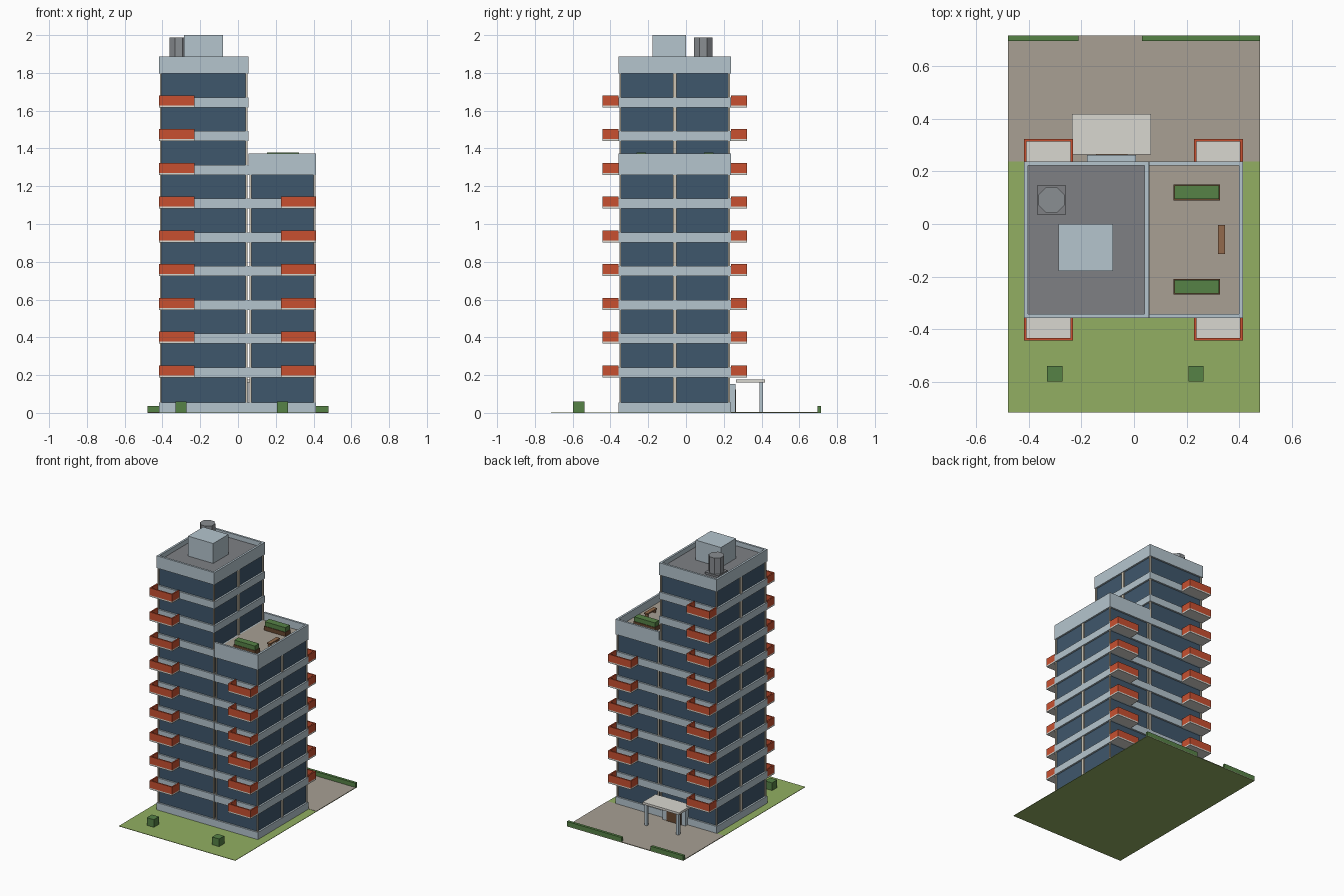
import bpy, bmesh, math
from mathutils import Matrix

if "Cube" in bpy.data.objects:
    bpy.data.objects.remove(bpy.data.objects["Cube"])


def material(name, r, g, b):
    lin = lambda c: ((c / 255 + 0.055) / 1.055) ** 2.4
    m = bpy.data.materials.new(name)
    m.diffuse_color = (lin(r), lin(g), lin(b), 1)
    m.use_nodes = True
    m.node_tree.nodes["Principled BSDF"].inputs["Base Color"].default_value = m.diffuse_color
    return m


PANEL = material("pale_blue_panel", 181, 197, 206)
GLASS = material("dark_glass", 63, 87, 108)
POST = material("beige_post", 205, 196, 178)
RED = material("red_rail", 200, 80, 48)
SLAB = material("light_concrete", 217, 215, 208)
GREY = material("roof_grey", 126, 128, 132)
TANK = material("tank_grey", 138, 142, 146)
PAVING = material("paving", 168, 160, 148)
GRASS = material("grass", 146, 175, 98)
LEAF = material("leaf", 86, 130, 70)
WOOD = material("wood", 146, 106, 76)
SOIL = material("planter_brown", 104, 72, 48)


def finish(name, bm, mat):
    me = bpy.data.meshes.new(name)
    bm.to_mesh(me)
    bm.free()
    ob = bpy.data.objects.new(name, me)
    bpy.context.collection.objects.link(ob)
    me.materials.append(mat)
    return ob


def boxes(name, mat, items):
    """One object from boxes given as (x0, x1, y0, y1, z0, z1)."""
    bm = bmesh.new()
    for x0, x1, y0, y1, z0, z1 in items:
        mx = Matrix.Translation(((x0 + x1) / 2, (y0 + y1) / 2, (z0 + z1) / 2))
        bmesh.ops.create_cube(bm, size=1, matrix=mx @ Matrix.Diagonal((x1 - x0, y1 - y0, z1 - z0, 1)))
    return finish(name, bm, mat)


Y0, Y1, YC = -0.357, 0.237, -0.06
BASE, PITCH, BAND = 0.188, 0.1787, 0.053
PLINTH = 0.056
WALL = 0.015


def level(k):
    return BASE + PITCH * k


def tower(name, x0, x1, floors, top, roof_mat, inner_wall, bal_x):
    roof = level(floors) + BAND
    i = 0.013
    # glazed core
    boxes(name + "_glazing", GLASS, [(x0 + i, x1 - i, Y0 + i, Y1 - i, PLINTH - 0.01, level(floors) + 0.01)])
    # corner posts and side piers
    a, b = 0.004, 0.014
    posts = [(px, px + b - a, py, py + b - a, PLINTH - 0.01, level(floors) + 0.01)
             for px in (x0 + a, x1 - b) for py in (Y0 + a, Y1 - b)]
    posts += [(px, px + b - a, YC - 0.01, YC + 0.01, PLINTH - 0.01, level(floors) + 0.01)
              for px in (x0 + a, x1 - b)]
    boxes(name + "_posts", POST, posts)
    # floor bands
    boxes(name + "_floor_bands", PANEL,
          [(x0, x1, Y0, Y1, level(k), level(k) + BAND) for k in range(floors + 1)])
    # parapet and roof deck
    xl = x0 + WALL if inner_wall else x0
    walls = [(x0, x1, Y0, Y0 + WALL, roof, top), (x0, x1, Y1 - WALL, Y1, roof, top),
             (x1 - WALL, x1, Y0 + WALL, Y1 - WALL, roof, top)]
    if inner_wall:
        walls.append((x0, x0 + WALL, Y0 + WALL, Y1 - WALL, roof, top))
    boxes(name + "_parapet", PANEL, walls)
    boxes(name + "_roof_deck", roof_mat, [(xl, x1 - WALL, Y0 + WALL, Y1 - WALL, roof - 0.01, roof + 0.003)])
    # balconies, front and back
    slabs, rails = [], []
    bx0, bx1 = bal_x
    t, depth = 0.01, 0.085
    for k in range(floors):
        z0, z1, z2 = level(k), level(k) + 0.011, level(k) + 0.064
        for side, wall in ((-1, Y0), (1, Y1)):
            out = wall + side * depth
            ya, yb = sorted((wall, out))
            fa, fb = sorted((out, out - side * t))
            slabs.append((bx0, bx1, ya, yb, z0, z1))
            rails.append((bx0, bx1, fa, fb, z1, z2))
            sa, sb = sorted((wall, out - side * t))
            rails += [(bx0, bx0 + t, sa, sb, z1, z2), (bx1 - t, bx1, sa, sb, z1, z2)]
    boxes(name + "_balcony_slabs", SLAB, slabs)
    boxes(name + "_balcony_rails", RED, rails)
    return roof + 0.003


# ground
boxes("lawn", GRASS, [(-0.478, 0.478, -0.715, 0.715, 0, 0.003)])
boxes("paved_yard", PAVING, [(-0.478, 0.478, Y1, 0.715, 0.002, 0.005)])
boxes("plinth", PANEL, [(-0.418, 0.413, Y0, Y1, 0.001, PLINTH)])

# the two joined towers
high = tower("tall_tower", -0.418, 0.055, 9, 1.887, GREY, True, (-0.418, -0.231))
low = tower("low_tower", 0.0565, 0.413, 6, 1.372, PAVING, False, (0.228, 0.413))

# tall roof: lift housing and water tank
boxes("lift_housing", PANEL, [(-0.286, -0.079, -0.178, 0, high - 0.003, 2.0)])
boxes("tank_base", GREY, [(-0.367, -0.257, 0.036, 0.146, high - 0.003, high + 0.015)])
bm = bmesh.new()
bmesh.ops.create_cone(bm, cap_ends=True, segments=8, radius1=0.053, radius2=0.053, depth=1.987 - high - 0.013,
                      matrix=Matrix.Translation((-0.313, 0.091, (1.987 + high + 0.013) / 2))
                      @ Matrix.Rotation(math.pi / 8, 4, 'Z'))
finish("water_tank", bm, TANK)

# roof terrace: planters and bench
beds = [(0.09, 0.15), (-0.267, -0.209)]
boxes("planters", SOIL, [(0.15, 0.327, a, b, low - 0.003, low + 0.03) for a, b in beds])
boxes("planter_hedges", LEAF, [(0.154, 0.323, a + 0.004, b - 0.004, low + 0.028, 1.379) for a, b in beds])
boxes("bench", WOOD, [(0.318, 0.346, -0.113, -0.003, low + 0.02, low + 0.03),
                      (0.321, 0.343, -0.105, -0.095, low - 0.003, low + 0.02),
                      (0.321, 0.343, -0.021, -0.011, low - 0.003, low + 0.02)])

# rear entrance
boxes("entrance_surround", PANEL, [(-0.178, 0.008, Y1 - 0.01, 0.262, 0.002, 0.152)])
boxes("entrance_door", SOIL, [(-0.145, -0.025, 0.255, 0.266, 0.004, 0.125)])
boxes("canopy", SLAB, [(-0.235, 0.065, 0.264, 0.417, 0.161, 0.177)])
boxes("canopy_posts", PANEL, [(x - 0.01, x + 0.01, 0.388, 0.408, 0.002, 0.162) for x in (-0.215, 0.045)])

# planting
boxes("front_bushes", LEAF, [(x - 0.029, x + 0.029, -0.598, -0.538, 0.001, 0.06) for x in (-0.301, 0.235)])
boxes("boundary_hedges", LEAF, [(-0.478, -0.211, 0.695, 0.715, 0.001, 0.037),
                                (0.03, 0.478, 0.695, 0.715, 0.001, 0.037)])
